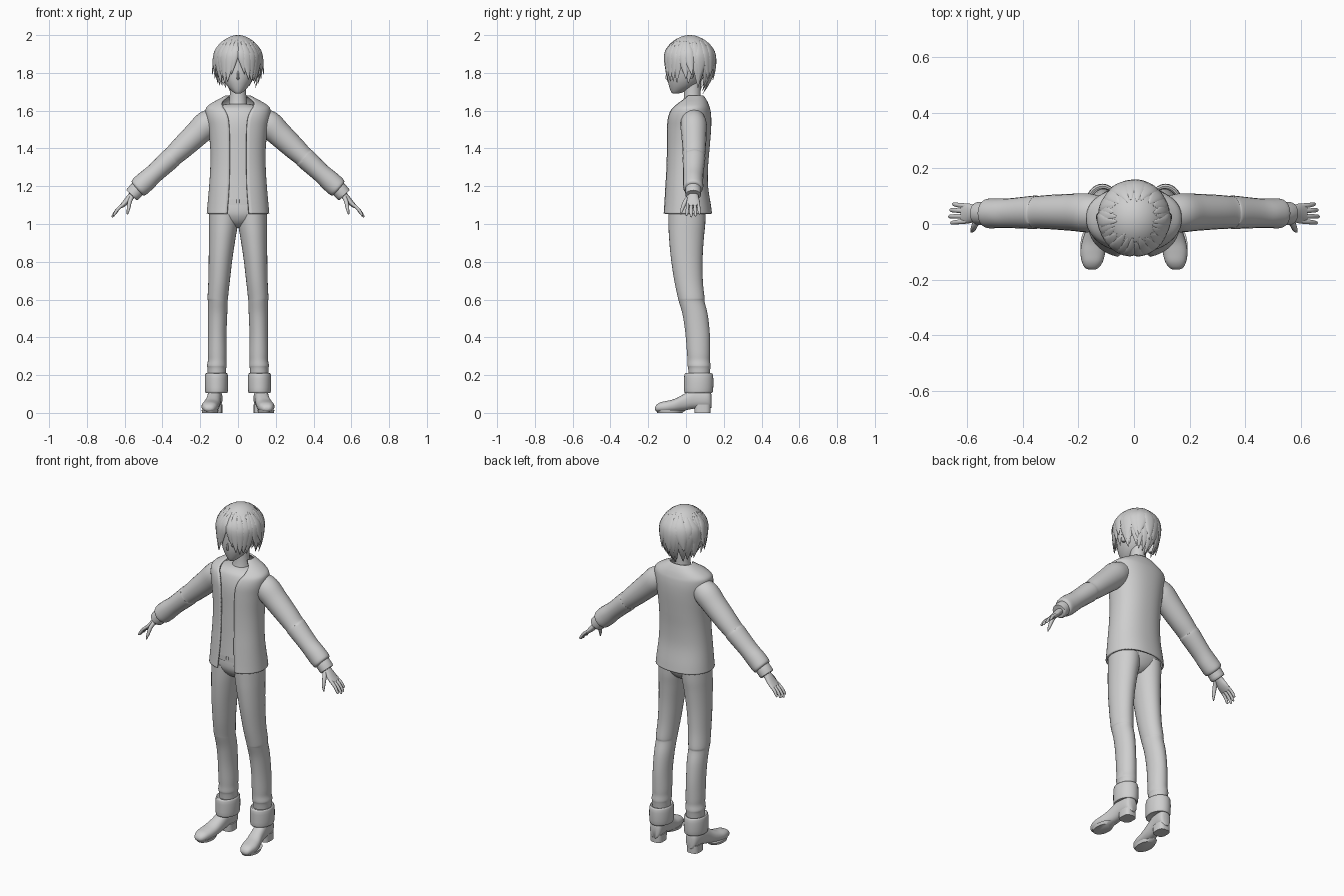
import bpy, bmesh, math, random
from mathutils import Vector

random.seed(4)
X, Y, Z = Vector((1, 0, 0)), Vector((0, 1, 0)), Vector((0, 0, 1))
grey = bpy.data.materials.new("plain grey")
grey.diffuse_color = (0.62, 0.62, 0.62, 1)


def finish(name, bm, mirror=False, thick=0):
    bmesh.ops.recalc_face_normals(bm, faces=bm.faces[:])
    me = bpy.data.meshes.new(name)
    bm.to_mesh(me)
    bm.free()
    me.materials.append(grey)
    me.shade_smooth()
    me.set_sharp_from_angle(angle=math.radians(45))
    ob = bpy.data.objects.new(name, me)
    bpy.context.collection.objects.link(ob)
    if thick:
        m = ob.modifiers.new("thickness", 'SOLIDIFY')
        m.thickness, m.offset = thick, -1
    if mirror:
        ob.modifiers.new("mirror", 'MIRROR')
    return ob


def smooth(rows, k):
    """Catmull-Rom resampling of number rows, k steps per span."""
    out = []
    for i in range(len(rows) - 1):
        a, b, c, d = (rows[max(i - 1, 0)], rows[i], rows[i + 1],
                      rows[min(i + 2, len(rows) - 1)])
        for j in range(k):
            t = j / k
            out.append([0.5 * (2 * q + (r - p) * t + (2 * p - 5 * q + 4 * r - s) * t * t
                               + (3 * q - p - 3 * r + s) * t ** 3)
                        for p, q, r, s in zip(a, b, c, d)])
    return out + [list(rows[-1])]


def ring(c, u, v, ru, rv, n, p=2.0, gap=0.0):
    """Superellipse ring; a gap leaves it open around -v."""
    pts = []
    for i in range(n):
        if gap:
            a = -math.pi / 2 + gap + (2 * math.pi - 2 * gap) * i / (n - 1)
        else:
            a = 2 * math.pi * i / n
        co, si = math.cos(a), math.sin(a)
        pts.append(c + u * ru * math.copysign(abs(co) ** (2 / p), co)
                   + v * rv * math.copysign(abs(si) ** (2 / p), si))
    return pts


def loft(name, rings, closed=True, **kw):
    bm = bmesh.new()
    vs = [[bm.verts.new(q) for q in r] for r in rings]
    n = len(vs[0])
    for a, b in zip(vs, vs[1:]):
        for i in range(n if closed else n - 1):
            j = (i + 1) % n
            bm.faces.new((a[i], a[j], b[j], b[i]))
    if closed:
        bm.faces.new(vs[0])
        bm.faces.new(vs[-1])
    return finish(name, bm, **kw)


def upright(name, rows, k=4, n=28, p=2.0, **kw):
    """Rows: z, x centre, half width, front y, back y."""
    return loft(name, [ring(Vector((x, (f + b) / 2, z)), X, Y, w, (b - f) / 2, n, p)
                       for z, x, w, f, b in smooth(rows, k)], **kw)


def tube(name, rows, k=4, n=20, **kw):
    """Rows: x, y, z, thickness radius, y radius; rings follow the path."""
    rows = smooth(rows, k)
    c = [Vector(r[:3]) for r in rows]
    rings = []
    for i, r in enumerate(rows):
        t = (c[min(i + 1, len(c) - 1)] - c[max(i - 1, 0)]).normalized()
        u = t.cross(Y).normalized()
        rings.append(ring(c[i], u, u.cross(t), r[3], r[4], n))
    return loft(name, rings, **kw)


# Trousers
upright("trouser_hips", [(.98, 0, .03, -.03, .05), (1.0, 0, .07, -.062, .078),
                         (1.03, 0, .12, -.085, .096), (1.07, 0, .15, -.095, .105),
                         (1.15, 0, .138, -.09, .10)], p=2.3)
upright("trouser_leg", [(.14, .113, .045, .02, .12), (.23, .112, .049, .012, .128),
                        (.25, .112, .052, .008, .13), (.28, .11, .049, .008, .127),
                        (.32, .11, .05, .005, .128), (.42, .11, .049, -.003, .126),
                        (.52, .108, .051, -.018, .115), (.59, .107, .052, -.038, .098),
                        (.61, .107, .054, -.043, .098), (.7, .1, .057, -.062, .089),
                        (.82, .092, .063, -.08, .088), (.93, .083, .071, -.09, .095),
                        (1.0, .077, .077, -.093, .102), (1.06, .074, .079, -.094, .104)],
        mirror=True)
upright("trouser_cuff", [(.108, .114, .052, .0, .13), (.106, .114, .057, -.006, .138),
                         (.116, .114, .06, -.01, .143), (.16, .114, .062, -.01, .145),
                         (.2, .114, .06, -.009, .143), (.21, .114, .055, -.002, .136),
                         (.205, .114, .047, .01, .126)], k=2, mirror=True)
upright("waistband", [(1.1, 0, .143, -.1, .10), (1.14, 0, .142, -.1, .10)], k=1, p=2.4)
upright("waist_button", [(1.112, 0, .009, -.105, -.09), (1.13, 0, .009, -.105, -.09)], k=1, n=10)

# Shoes
shoe = [(-.164, .152, .012, .016, .03), (-.156, .152, .026, .008, .043),
        (-.135, .15, .038, .004, .056), (-.1, .148, .045, .003, .064),
        (-.06, .142, .044, .005, .074), (-.01, .132, .039, .012, .1),
        (.04, .126, .037, .022, .128), (.1, .12, .038, .024, .128),
        (.126, .118, .031, .024, .12), (.134, .118, .015, .026, .1)]
loft("shoe", [ring(Vector((x, y, (b + t) / 2)), X, Z, w, (t - b) / 2, 24, 2.3)
              for y, x, w, b, t in smooth(shoe, 4)], mirror=True)
upright("shoe_heel", [(0, .12, .037, .045, .13), (.045, .12, .037, .042, .131)],
        k=1, p=3, mirror=True)
upright("shoe_sole", [(0, .148, .042, -.152, -.02), (.016, .148, .045, -.162, -.0)],
        k=1, mirror=True)

# Shirt and neck
upright("shirt", [(1.13, 0, .142, -.102, .105), (1.25, 0, .135, -.095, .1),
                  (1.4, 0, .132, -.091, .11), (1.53, 0, .14, -.088, .118),
                  (1.6, 0, .135, -.07, .11), (1.625, 0, .1, -.045, .1),
                  (1.635, 0, .06, -.02, .085)], p=2.3)
upright("neck", [(1.58, 0, .06, -.03, .09), (1.64, 0, .048, -.015, .08),
                 (1.7, 0, .043, -.01, .078), (1.77, 0, .045, -.01, .08)])

# Open jacket: z, half width, front y, back y, opening half width
jacket = [(1.055, .166, -.124, .138, .058), (1.1, .162, -.12, .132, .054),
          (1.2, .153, -.113, .117, .047), (1.3, .147, -.107, .117, .045),
          (1.4, .147, -.105, .125, .045), (1.5, .157, -.104, .133, .046),
          (1.56, .168, -.1, .134, .052), (1.6, .172, -.088, .13, .066),
          (1.622, .164, -.072, .124, .08), (1.643, .135, -.052, .116, .084),
          (1.66, .104, -.032, .107, .076), (1.672, .082, -.016, .099, .062),
          (1.681, .066, -.004, .091, .052)]
loft("jacket", [ring(Vector((0, (f + b) / 2, z)), X, Y, w, (b - f) / 2, 48, 2.25,
                     math.asin(min(g / w, .9)) ** 1.12)
                for z, w, f, b, g in smooth(jacket, 4)], closed=False, thick=.01)

# Sleeves with a narrow inner cuff
tube("sleeve", [(.12, .04, 1.555, .062, .06), (.165, .04, 1.527, .072, .07),
                (.22, .042, 1.475, .067, .067), (.3, .043, 1.4, .06, .062),
                (.345, .042, 1.358, .054, .059), (.36, .042, 1.344, .056, .06),
                (.44, .039, 1.27, .051, .054), (.49, .038, 1.225, .055, .053),
                (.525, .038, 1.193, .053, .053), (.534, .038, 1.185, .042, .043)],
     mirror=True)
tube("wrist_cuff", [(.5, .038, 1.216, .04, .042), (.54, .038, 1.177, .042, .042),
                    (.561, .038, 1.153, .04, .041), (.562, .038, 1.152, .03, .032)],
     k=2, mirror=True)

# Hands
tube("palm", [(.54, .038, 1.172, .02, .026), (.57, .038, 1.143, .018, .029),
              (.595, .038, 1.115, .015, .036), (.618, .038, 1.093, .011, .036)], mirror=True)
for nm, y0, y1, tip in (("index", .01, .004, .98), ("middle", .028, .027, 1.1),
                        ("ring", .047, .05, 1.03), ("little", .065, .071, .85)):
    x1, z1 = .606 + .056 * tip, 1.103 - .06 * tip
    tube(nm + "_finger", [(.602, y0, 1.108, .009, .009),
                          ((.602 + x1) / 2 + .004, (y0 + y1) / 2, (1.108 + z1) / 2 + .004, .0085, .0085),
                          (x1 - .006, y1, z1 + .007, .007, .007), (x1, y1, z1, .002, .002)],
         k=3, n=10, mirror=True)
tube("thumb", [(.562, .02, 1.145, .012, .014), (.574, -.005, 1.115, .011, .012),
               (.58, -.02, 1.08, .009, .009), (.586, -.028, 1.05, .003, .003)],
     k=3, n=10, mirror=True)

# Head
upright("head", [(1.69, 0, .012, -.07, -.045), (1.7, 0, .028, -.079, -.01),
                 (1.73, 0, .057, -.09, .05), (1.77, 0, .08, -.098, .09),
                 (1.83, 0, .098, -.1, .125), (1.9, 0, .1, -.096, .13),
                 (1.95, 0, .08, -.07, .105), (1.98, 0, .03, -.02, .05)])
upright("nose", [(1.763, 0, .003, -.098, -.085), (1.771, 0, .007, -.11, -.085),
                 (1.81, 0, .004, -.101, -.085)], k=3, n=10)
upright("ear", [(1.77, .092, .008, .015, .035), (1.8, .102, .012, .0, .045),
                (1.83, .106, .012, .0, .05), (1.84, .1, .006, .01, .04)], k=3, n=12, mirror=True)

# Hair cap, open over the face
HC, HX, HY, HZ = Vector((0, .02, 1.868)), .121, .13, .132
bm = bmesh.new()
bmesh.ops.create_uvsphere(bm, u_segments=40, v_segments=28, radius=1)
for v in bm.verts:
    v.co = HC + Vector((v.co.x * HX, v.co.y * HY, v.co.z * HZ))
low = [v for v in bm.verts if v.co.z < 1.845 - .75 * v.co.y]
bmesh.ops.delete(bm, geom=low, context='VERTS')
finish("hair_cap", bm, thick=.008)


def lock(name, a, z0, z1, width, flare=0.0, sweep=0.0):
    """Pointed hair lock growing out of the cap; a = 0 is the front."""
    k, n = .03 + .2 * (1 - math.cos(a)) / 2, 12
    pts, us, ws = [], [], []
    for i in range(n + 1):
        t = i / n
        z, b = z0 + (z1 - z0) * t ** 1.6, a + sweep * (t * t - .5 * (1 - t))
        q = (z - HC.z) / HZ
        s = math.sqrt(max(1 - q * q, 0)) if q > 0 else 1 - k * q * q
        ws.append(width * (s if q > 0 else 1))
        s += flare * t ** 4
        pts.append(Vector((HX * s * math.sin(b), HC.y - HY * s * math.cos(b), z)))
        us.append(Vector((math.cos(b), math.sin(b), 0)))
    rings = []
    for i, c in enumerate(pts):
        t = i / n
        d = (pts[min(i + 1, n)] - pts[max(i - 1, 0)]).normalized()
        f = min(.1 + 1.8 * t, 1) if t < .5 else 1 - ((t - .5) / .5) ** 2
        rings.append(ring(c, us[i], d.cross(us[i]).normalized(),
                          max(ws[i] * f, .0012), .001 + .009 * f * min(2 * t, 1), 10))
    loft(name, rings)


# Fringe and side locks: angle, tip height, half width, flare, sweep
for s in (-1, 1):
    side = "left" if s > 0 else "right"
    for i, (a, tip, w, fl, sw) in enumerate((
            (.15, 1.80, .026, 0, .15), (.36, 1.76, .03, .04, .12), (.6, 1.745, .032, .02, .04),
            (.85, 1.765, .032, 0, -.06), (1.08, 1.745, .032, -.03, -.12), (1.32, 1.775, .032, .08, .1),
            (1.5, 1.80, .03, .17, .15), (1.62, 1.735, .033, 0, -.12), (1.88, 1.725, .034, .03, .1))):
        lock(f"{side}_fringe_lock_{i}", s * a, 1.985 - random.uniform(0, .02),
             tip + random.uniform(-.012, .012), w, fl, s * sw)

# Back locks, a long under layer and a shorter flared layer
for i in range(9):
    a = math.pi + (i - 4) * .28
    lock(f"nape_lock_{i}", a, 1.96, 1.692 + .009 * abs(i - 4) + random.uniform(-.006, .015),
         .034, -.05, random.uniform(-.15, .15))
for i in range(8):
    a = math.pi + (i - 3.5) * .31
    lock(f"back_lock_{i}", a, 1.985 - random.uniform(0, .02), 1.775 + random.uniform(-.025, .03),
         .038, random.uniform(.03, .11), random.uniform(-.2, .2))
